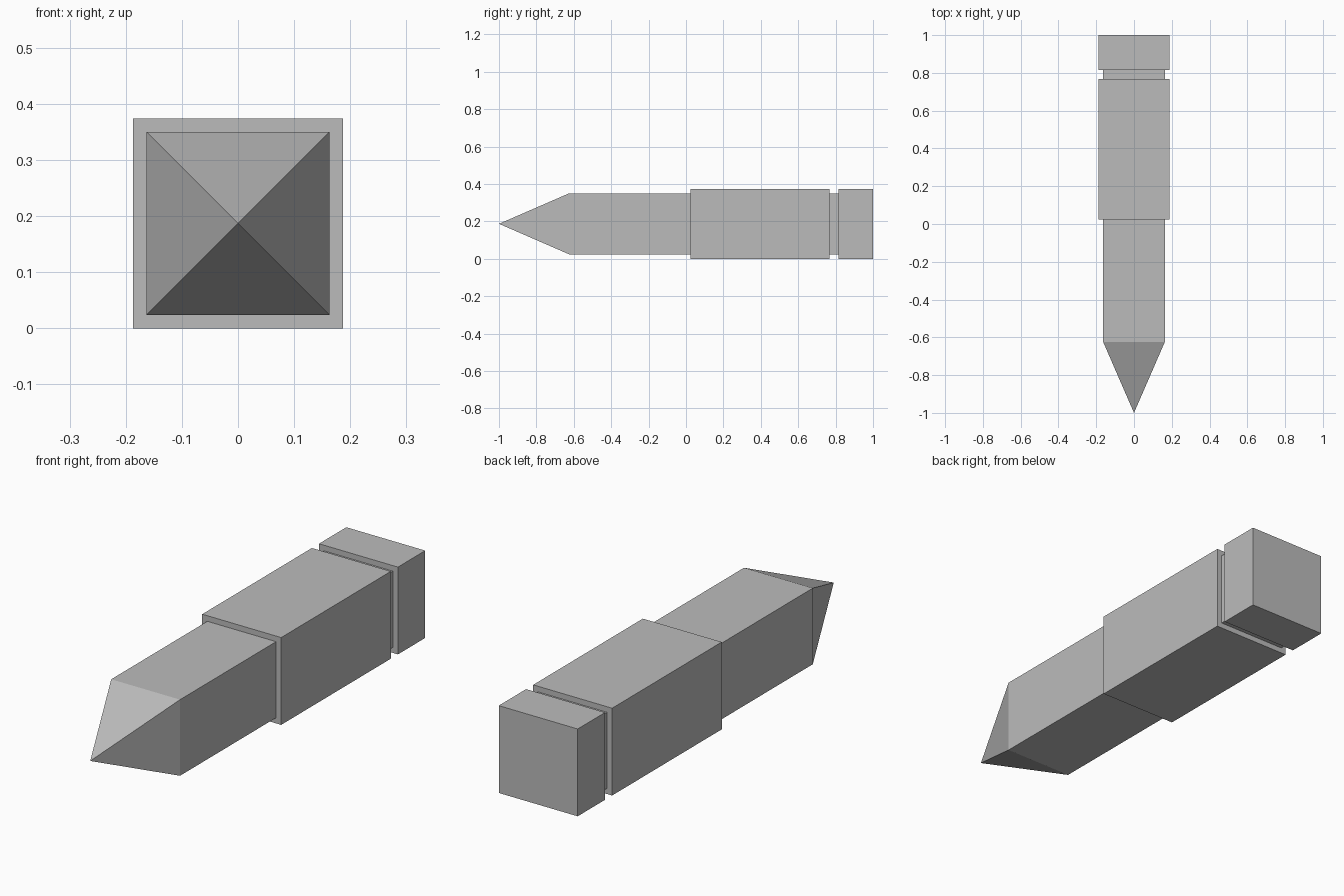
import bpy
import bmesh

cube = bpy.data.objects.get("Cube")
if cube:
    bpy.data.objects.remove(cube, do_unlink=True)

WIDE, SLIM = 0.187, 0.163   # half widths of the square sections
AXIS_Z = WIDE               # height of the long axis

grey = bpy.data.materials.new("plain grey")
grey.use_nodes = True
colour = (0.5, 0.5, 0.5, 1)
grey.diffuse_color = colour
grey.node_tree.nodes["Principled BSDF"].inputs["Base Color"].default_value = colour


def square_part(name, sections, tip=None):
    """Loft square sections (y, half width) along y, closing on a tip if given."""
    bm = bmesh.new()
    rings = [[bm.verts.new((sx * h, y, AXIS_Z + sz * h))
              for sx, sz in ((-1, -1), (1, -1), (1, 1), (-1, 1))]
             for y, h in sections]
    for a, b in zip(rings, rings[1:]):
        for i in range(4):
            j = (i + 1) % 4
            bm.faces.new((a[i], a[j], b[j], b[i]))
    bm.faces.new(rings[-1])
    if tip is None:
        bm.faces.new(rings[0])
    else:
        point = bm.verts.new((0, tip, AXIS_Z))
        for i in range(4):
            bm.faces.new((point, rings[0][i], rings[0][(i + 1) % 4]))
    bmesh.ops.recalc_face_normals(bm, faces=bm.faces)
    mesh = bpy.data.meshes.new(name)
    bm.to_mesh(mesh)
    bm.free()
    mesh.materials.append(grey)
    obj = bpy.data.objects.new(name, mesh)
    bpy.context.scene.collection.objects.link(obj)
    return obj


# Pointed shaft running through the sleeve to the end cap
square_part("pointed_shaft", [(-0.625, SLIM), (0.815, SLIM)], tip=-1)
# Thicker sleeve and end cap, with a groove between them
square_part("sleeve", [(0.025, WIDE), (0.767, WIDE)])
square_part("end_cap", [(0.815, WIDE), (1, WIDE)])
